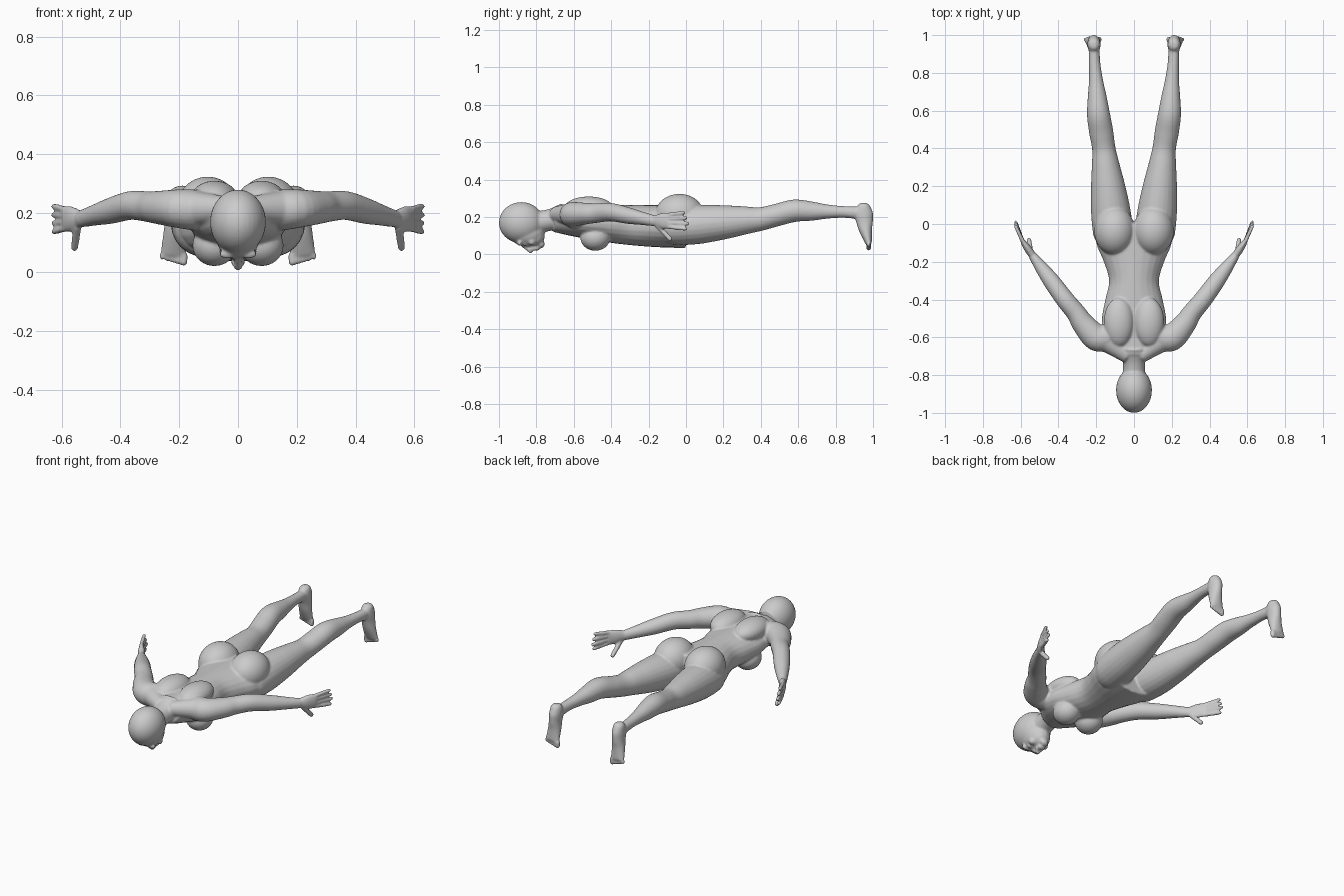
import bpy, bmesh, math
from mathutils import Vector, Matrix

cube = bpy.data.objects.get("Cube")
if cube:
    bpy.data.objects.remove(cube)

SIDES, STEPS = 24, 5
BACKWARD, UPWARD, SIDEWAYS = Vector((0, 1, 0)), Vector((0, 0, 1)), Vector((1, 0, 0))
bm = bmesh.new()


def smooth_path(values):
    """Catmull-Rom curve through vectors or plain numbers."""
    padded = [values[0], *values, values[-1]]
    curve = []
    for before, start, end, after in zip(padded, padded[1:], padded[2:], padded[3:]):
        leave, arrive = (end - before) / 2, (after - start) / 2
        for step in range(STEPS):
            t = step / STEPS
            ease = t * t * (3 - 2 * t)
            curve.append(start + (end - start) * ease
                         + leave * (t * (1 - t) ** 2) - arrive * (t * t * (1 - t)))
    return curve + [values[-1]]


def mirror_signs(point):
    return (1, -1) if point.x else (1,)


def loft(points, heights, widths=None, up=UPWARD):
    """Closed oval tube along a path, repeated on the other side when off the middle."""
    path = smooth_path(points)
    tall = smooth_path(heights)
    wide = smooth_path(widths or heights)
    for sign in mirror_signs(points[0]):
        rings = []
        for i, center in enumerate(path):
            axis = path[min(i + 1, len(path) - 1)] - path[max(i - 1, 0)]
            side = axis.cross(up).normalized()
            top = side.cross(axis).normalized()
            ring = []
            for k in range(SIDES):
                angle = math.tau * k / SIDES
                co = center + side * wide[i] * math.cos(angle) + top * tall[i] * math.sin(angle)
                ring.append(bm.verts.new((co.x * sign, co.y, co.z)))
            rings.append(ring)
        faces = [bm.faces.new((lower[k - 1], lower[k], upper[k], upper[k - 1]))
                 for lower, upper in zip(rings, rings[1:]) for k in range(SIDES)]
        faces += [bm.faces.new(rings[0]), bm.faces.new(rings[-1])]
        bmesh.ops.recalc_face_normals(bm, faces=faces)


def ball(center, size):
    """Ellipsoid, repeated on the other side when off the middle."""
    center = Vector(center)
    for sign in mirror_signs(center):
        place = Matrix.Translation((center.x * sign, center.y, center.z))
        bmesh.ops.create_uvsphere(bm, u_segments=32, v_segments=20, radius=1,
                                  matrix=place @ Matrix.Diagonal((*size, 1)))


def digit(base, tip, radius):
    """Finger or toe with a round tip."""
    loft([base, tip], [radius, radius * .9], up=SIDEWAYS)
    ball(tip, [radius * .9] * 3)


# Joints of the left side
shoulder, elbow = Vector((.2, -.6, .215)), Vector((.365, -.4, .226))
wrist, knuckle = Vector((.535, -.17, .18)), Vector((.59, -.09, .18))
hip, knee = Vector((.11, -.05, .15)), Vector((.16, .4, .19))
calf, ankle = Vector((.188, .58, .234)), Vector((.208, .85, .227))
heel, instep = Vector((.212, .95, .22)), Vector((.216, .96, .13))
sole = Vector((.22, .977, .06))

# Torso: even rings from the collar to the seat, with a curved belly line
half_widths = [.09, .16, .17, .152, .132, .16, .2, .2]
spine, half_depths = [], []
for i in range(len(half_widths)):
    rest = 1 - i / (len(half_widths) - 1)
    belly, back = .035 + .085 * rest ** 2, .265
    spine.append(Vector((0, -.7 * rest, (belly + back) / 2)))
    half_depths.append((back - belly) / 2)
loft(spine, half_depths, half_widths)
ball(center=(.08, -.52, .25), size=(.08, .13, .06))       # shoulder blades
ball(center=(.08, -.485, .09), size=(.075, .08, .07))     # chest
ball(center=(.103, -.035, .215), size=(.108, .13, .109))  # buttocks

# Neck and the slope to the shoulders
nape, collar = Vector((0, -.8, .17)), Vector((0, -.65, .2))
loft([nape, nape.lerp(collar, .5), collar], [.06, .058, .075], [.06, .06, .09])
loft([Vector((.03, -.7, .215)), shoulder - SIDEWAYS * .03], [.04, .065])

# Head and face
ball(center=(0, -.88, .17), size=(.095, .12, .11))        # skull
ball(center=(0, -.85, .115), size=(.073, .095, .073))     # face
ball(center=(0, -.815, .1), size=(.058, .06, .06))        # jaw
ball(center=(0, -.775, .055), size=(.026, .02, .022))     # chin
ball(center=(0, -.797, .033), size=(.025, .014, .014))    # lips
ball(center=(.012, -.818, .03), size=(.012, .012, .012))  # nostrils
ball(center=(.034, -.89, .06), size=(.03, .012, .015))    # brows
ball(center=(.034, -.86, .058), size=(.015, .011, .012))  # eyes
ball(center=(.042, -.825, .068), size=(.022, .02, .02))   # cheeks
bridge, nose_tip = Vector((0, -.87, .046)), Vector((0, -.821, .018))
loft([bridge, nose_tip], [.01, .018], [.01, .015])

# Arms
loft([Vector((.14, -.6, .21)), shoulder, shoulder.lerp(elbow, .35) + SIDEWAYS * .01,
      shoulder.lerp(elbow, .65), elbow, elbow.lerp(wrist, .4), elbow.lerp(wrist, .7), wrist],
     [.07, .066, .057, .052, .049, .044, .036, .029],
     [.07, .072, .06, .052, .049, .045, .036, .023])

# Hands
loft([wrist, wrist.lerp(knuckle, .5), knuckle], [.028, .042, .044], [.02, .02, .013])
for i in range(4):
    spread = 1.5 - i
    base = knuckle + UPWARD * spread * .022
    reach = Vector((.036, .1 - .012 * abs(spread + .4), spread * .007))
    digit(base, base + reach, radius=.0115)
thumb = wrist.lerp(knuckle, .2) - UPWARD * .025
digit(thumb, Vector((.556, -.085, .083)), radius=.0145)

# Legs
loft([hip - BACKWARD * .05, hip, hip.lerp(knee, .25), hip.lerp(knee, .55), hip.lerp(knee, .8),
      knee, knee.lerp(calf, .5), calf, calf.lerp(ankle, .35), calf.lerp(ankle, .65), ankle, heel],
     [.09, .1, .104, .092, .076, .063, .06, .06, .051, .038, .031, .036],
     [.09, .106, .105, .091, .074, .062, .064, .061, .05, .038, .03, .029])

# Feet
loft([heel + UPWARD * .055, heel + UPWARD * .04, heel, heel.lerp(instep, .5), instep, sole],
     [.018, .034, .05, .045, .035, .018], [.016, .03, .035, .034, .038, .044], up=BACKWARD)
for i in range(5):
    base = sole + SIDEWAYS * (i - 1.9) * .0185
    tip = base - UPWARD * (.027 - .004 * i)
    digit(base, tip, radius=.0145 - .0012 * i)

# One flowing skin over all the shapes
mesh = bpy.data.meshes.new("body")
bm.to_mesh(mesh)
bm.free()
body = bpy.data.objects.new("body", mesh)
bpy.context.collection.objects.link(body)

skin = bpy.data.materials.new("plain grey")
skin.use_nodes = True
grey = (.6, .6, .6, 1)
skin.diffuse_color = grey
skin.node_tree.nodes["Principled BSDF"].inputs["Base Color"].default_value = grey
mesh.materials.append(skin)

remesh = body.modifiers.new("skin", 'REMESH')
remesh.mode = 'VOXEL'
remesh.voxel_size = .006
remesh.use_smooth_shade = True
relax = body.modifiers.new("relax", 'SMOOTH')
relax.factor = .5
relax.iterations = 6
